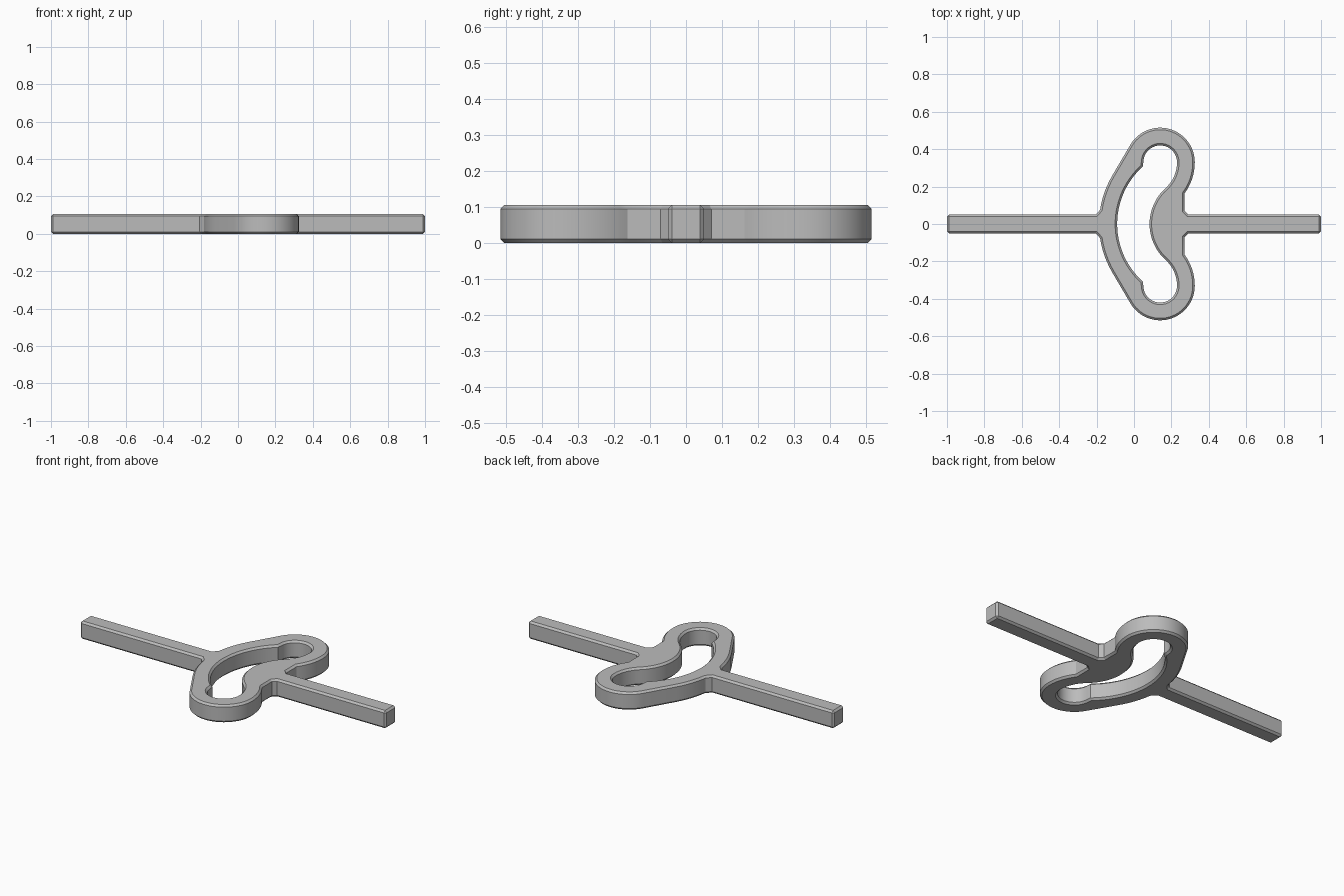
import bpy, bmesh
from math import cos, sin, radians, atan2, degrees, sqrt, acos

cube = bpy.data.objects.get("Cube")
if cube:
    bpy.data.objects.remove(cube, do_unlink=True)

HEIGHT, CHAMFER = 0.105, 0.011


def arc(cx, cy, r, a, b, n):
    """Points on an arc from a to b degrees."""
    return [(cx + r * cos(radians(a + (b - a) * i / n)),
             cy + r * sin(radians(a + (b - a) * i / n))) for i in range(n + 1)]


# Main construction circles
LOBE = (0.14, 0.33)      # rounded end of the loop
BOW = 0.323              # centre x of the long left arc
FLANK = (0.044, 0.33)    # right side of the lobe
R_IN, R_OUT = 0.413, 0.51

# Tangent direction between the long outer arc and the lobe
dx, dy = LOBE[0] - BOW, LOBE[1]
tangent = degrees(atan2(dy, dx) + acos((R_OUT - 0.185) / sqrt(dx * dx + dy * dy)))

# Inner bulge, tangent to the inner flank
turn = -48
reach = FLANK[1] / -sin(radians(turn))
bulge_x = FLANK[0] + reach * cos(radians(turn))
bulge_r = reach - 0.186

# Back half of the outline
slot_end = degrees(atan2(0.305, 0.05 - BOW))
half = [(-1, 0)]
half += arc(BOW, 0, R_IN, 180, slot_end, 14)
half += arc(*LOBE, 0.09, 180, 0, 20)
half += arc(*FLANK, 0.186, 0, turn, 8)[1:]
half += arc(bulge_x, 0, bulge_r, 180 + turn, 180, 10)[1:]
half += [(1, 0), (1, 0.05), (0.29, 0.05), (0.27, 0.07)]
half += arc(*FLANK, 0.281, -36.5, 0, 8)
half += arc(*LOBE, 0.185, 0, tangent, 24)[1:]
half += arc(BOW, 0, R_OUT, tangent, 171.5, 6)
half += [(-0.205, 0.05), (-1, 0.05)]

# Extrude the half outline, leaving the mirror plane open
bm = bmesh.new()
low = [bm.verts.new((x, y, 0)) for x, y in half]
top = [bm.verts.new((x, y, HEIGHT)) for x, y in half]
bm.faces.new(low[::-1])
bm.faces.new(top)
for i in range(len(half)):
    j = (i + 1) % len(half)
    if max(abs(half[i][1]), abs(half[j][1])) > 1e-5:
        bm.faces.new((low[i], low[j], top[j], top[i]))
for v in bm.verts:
    if abs(v.co.y) < 1e-5:
        v.co.y = 0
bmesh.ops.recalc_face_normals(bm, faces=bm.faces)
mesh = bpy.data.meshes.new("looped_bar")
bm.to_mesh(mesh)
bm.free()
bar = bpy.data.objects.new("looped_bar", mesh)
bpy.context.collection.objects.link(bar)

# Mirror to the front half, then chamfer the rims
mirror = bar.modifiers.new("Mirror", 'MIRROR')
mirror.use_axis = (False, True, False)
mirror.use_clip = True
bevel = bar.modifiers.new("Chamfer", 'BEVEL')
bevel.width = CHAMFER
bevel.segments = 1
bevel.limit_method = 'ANGLE'
bevel.angle_limit = radians(60)
bevel.use_clamp_overlap = False

# Plain grey material
grey = bpy.data.materials.new("grey")
grey.use_nodes = True
colour = (0.5, 0.5, 0.5, 1)
grey.diffuse_color = colour
grey.node_tree.nodes["Principled BSDF"].inputs["Base Color"].default_value = colour
mesh.materials.append(grey)

bpy.ops.object.select_all(action='DESELECT')
bar.select_set(True)
bpy.context.view_layer.objects.active = bar
for name in ("Mirror", "Chamfer"):
    bpy.ops.object.modifier_apply(modifier=name)
bpy.ops.object.shade_smooth_by_angle(angle=radians(30))
